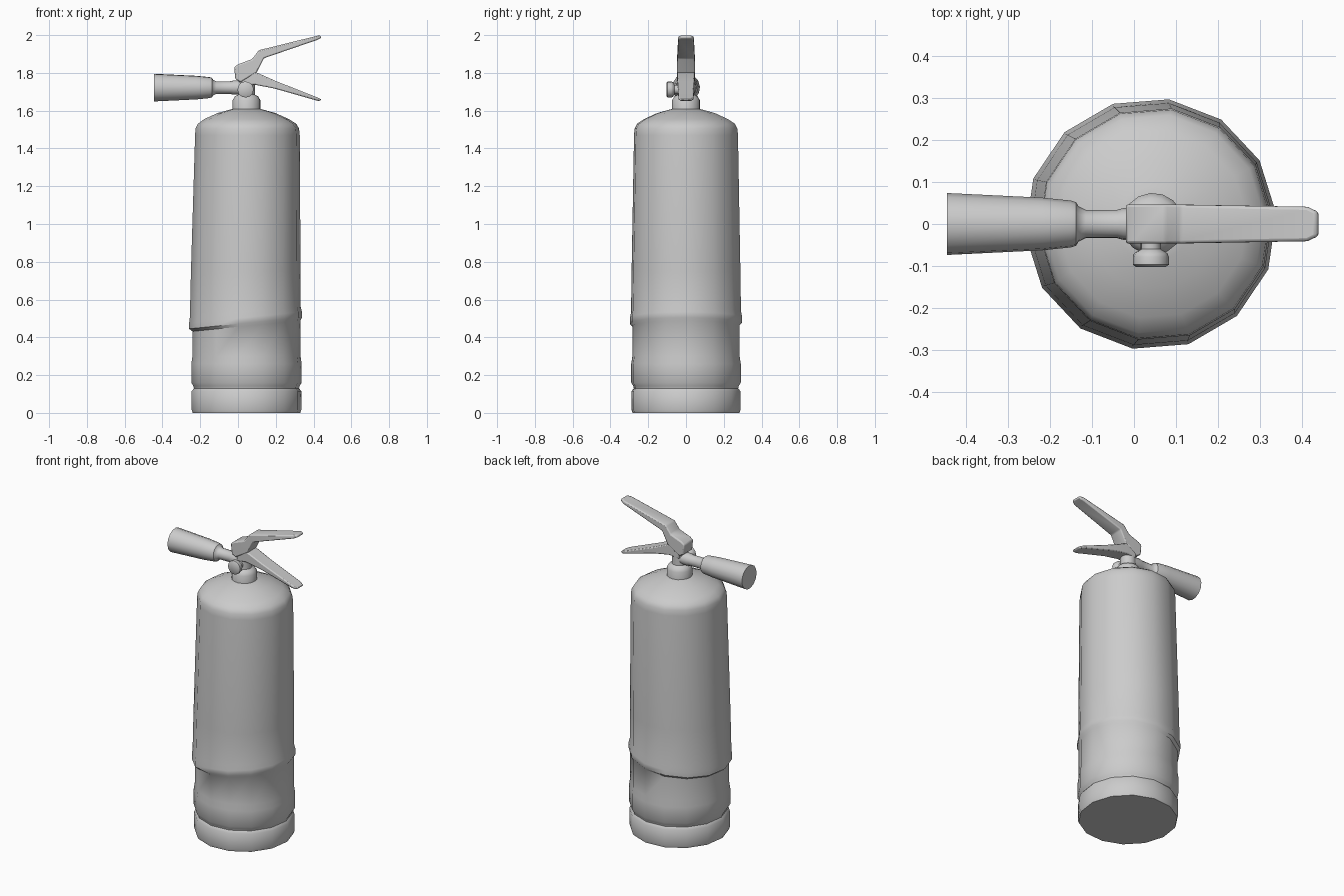
import bpy, bmesh, math
from mathutils import Vector

if "Cube" in bpy.data.objects:
    bpy.data.objects.remove(bpy.data.objects["Cube"])

CX = 0.045  # axis of the tank


def finish(name, bm, angle=40, bevel=0):
    bmesh.ops.recalc_face_normals(bm, faces=bm.faces)
    me = bpy.data.meshes.new(name)
    bm.to_mesh(me)
    bm.free()
    ob = bpy.data.objects.new(name, me)
    bpy.context.collection.objects.link(ob)
    if bevel:
        mod = ob.modifiers.new("soft_edges", 'BEVEL')
        mod.width, mod.segments, mod.limit_method = bevel, 2, 'ANGLE'
    bpy.ops.object.select_all(action='DESELECT')
    ob.select_set(True)
    bpy.context.view_layer.objects.active = ob
    bpy.ops.object.shade_smooth_by_angle(angle=math.radians(angle))
    return ob


def skin(bm, rings):
    """Join rings of points into a capped tube."""
    vs = [[bm.verts.new(p) for p in r] for r in rings]
    n = len(vs[0])
    for a, b in zip(vs, vs[1:]):
        for i in range(n):
            j = (i + 1) % n
            bm.faces.new((a[i], a[j], b[j], b[i]))
    bm.faces.new(vs[0])
    bm.faces.new(vs[-1])


def turned(name, profile, origin, axis='Z', sides=14, phase=0.08):
    """Profile of (radius, position, x shift, tilt) turned about an axis."""
    rings = []
    for r, h, *extra in profile:
        dx, tilt = (extra + [0, 0])[:2]
        ring = []
        for i in range(sides):
            a = phase + math.tau * i / sides
            u, v = r * math.cos(a), r * math.sin(a)
            p = {'Z': (u + dx, v, h + tilt * u), 'X': (h, u, v), 'Y': (u, h, v)}[axis]
            ring.append(Vector(origin) + Vector(p))
        rings.append(ring)
    bm = bmesh.new()
    skin(bm, rings)
    return finish(name, bm)


def lever(name, stations, bevel):
    """Bar lofted through (top x, top z, bottom x, bottom z, half width)."""
    bm = bmesh.new()
    skin(bm, [[(tx, -w, tz), (tx, w, tz), (bx, w, bz), (bx, -w, bz)]
              for tx, tz, bx, bz, w in stations])
    return finish(name, bm, 45, bevel)


# Tank: foot ring, groove, waist, slanted sleeve edge, tapering sleeve, dome
turned("tank", [
    (0.286, 0.0), (0.291, 0.015), (0.291, 0.115), (0.279, 0.13), (0.282, 0.142),
    (0.293, 0.16), (0.293, 0.26), (0.287, 0.30), (0.287, 0.46, 0, 0.10),
    (0.300, 0.475, -0.005, 0.10), (0.300, 0.505, -0.005, 0.10),
    (0.294, 0.535, -0.007, 0.10), (0.291, 0.75, -0.004),
    (0.278, 1.47, 0.005), (0.275, 1.505, 0.004), (0.262, 1.53, 0.003),
    (0.225, 1.555), (0.155, 1.587), (0.09, 1.605), (0.07, 1.61)],
    (CX, 0, 0), sides=14)

# Neck collar and valve stem
turned("valve_neck", [(0.074, 1.59), (0.074, 1.655), (0.062, 1.675), (0.045, 1.685),
                      (0.045, 1.79)], (CX, 0, 0), sides=16)

# Pressure gauge on a short stem
turned("gauge", [(0.024, 0.0), (0.024, -0.06), (0.04, -0.07), (0.043, -0.078),
                 (0.043, -0.097), (0.036, -0.102)], (0.04, 0, 1.712), 'Y', 12)

# Discharge horn with its pipe and collars
turned("horn", [(0.038, 0.04), (0.038, -0.025), (0.034, -0.04), (0.034, -0.115),
                (0.042, -0.132), (0.052, -0.138), (0.056, -0.15), (0.063, -0.22),
                (0.074, -0.445)], (0, 0, 1.722), 'X', 14)

# Valve block running up into the squeeze lever
lever("squeeze_lever", [
    (-0.02, 1.83, -0.014, 1.767, 0.047), (0.0, 1.845, 0.015, 1.75, 0.047),
    (0.075, 1.873, 0.098, 1.80, 0.047), (0.11, 1.92, 0.138, 1.878, 0.046),
    (0.41, 1.994, 0.415, 1.973, 0.041), (0.434, 2.0, 0.442, 1.985, 0.029)], 0.007)

# Fixed carry handle
lever("carry_handle", [
    (0.02, 1.82, 0.02, 1.73, 0.044), (0.092, 1.805, 0.085, 1.738, 0.046),
    (0.20, 1.757, 0.19, 1.718, 0.044), (0.415, 1.672, 0.405, 1.657, 0.040),
    (0.442, 1.66, 0.43, 1.65, 0.029)], 0.006)
